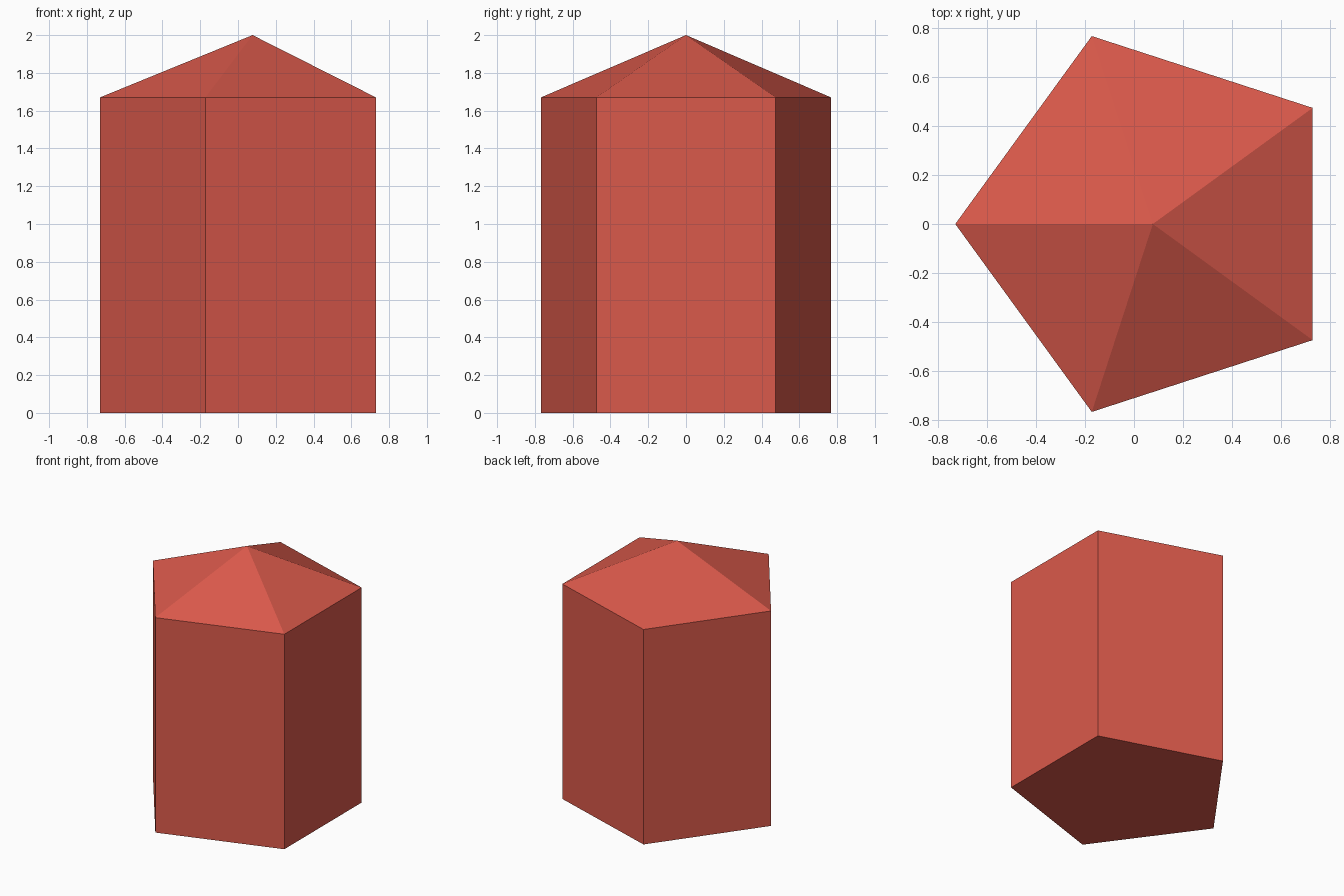
import bpy, bmesh, math

if "Cube" in bpy.data.objects:
    bpy.data.objects.remove(bpy.data.objects["Cube"])

RADIUS, CENTRE_X = 0.808, 0.077
WALL_TOP, APEX = 1.67, 2.0

red = bpy.data.materials.new("brick red")
red.diffuse_color = (0.70, 0.10, 0.07, 1)
red.use_nodes = True
red.node_tree.nodes["Principled BSDF"].inputs["Base Color"].default_value = red.diffuse_color

bm = bmesh.new()

# Pentagonal floor, one corner pointing towards -x
corners = []
for i in range(5):
    a = math.pi + i * math.tau / 5
    corners.append(bm.verts.new((CENTRE_X + RADIUS * math.cos(a), RADIUS * math.sin(a), 0)))
floor = bm.faces.new(corners)

# Walls and cap, then the cap is poked up into the pointed roof
cap = bmesh.ops.extrude_face_region(bm, geom=[floor], use_keep_orig=True)["geom"]
top = [g for g in cap if isinstance(g, bmesh.types.BMFace)]
for v in top[0].verts:
    v.co.z = WALL_TOP
tip = bmesh.ops.poke(bm, faces=top)["verts"][0]
tip.co = (CENTRE_X, 0, APEX)

bmesh.ops.recalc_face_normals(bm, faces=bm.faces[:])
mesh = bpy.data.meshes.new("pointed_pentagonal_column")
bm.to_mesh(mesh)
bm.free()
mesh.materials.append(red)
column = bpy.data.objects.new("pointed_pentagonal_column", mesh)
bpy.context.collection.objects.link(column)
